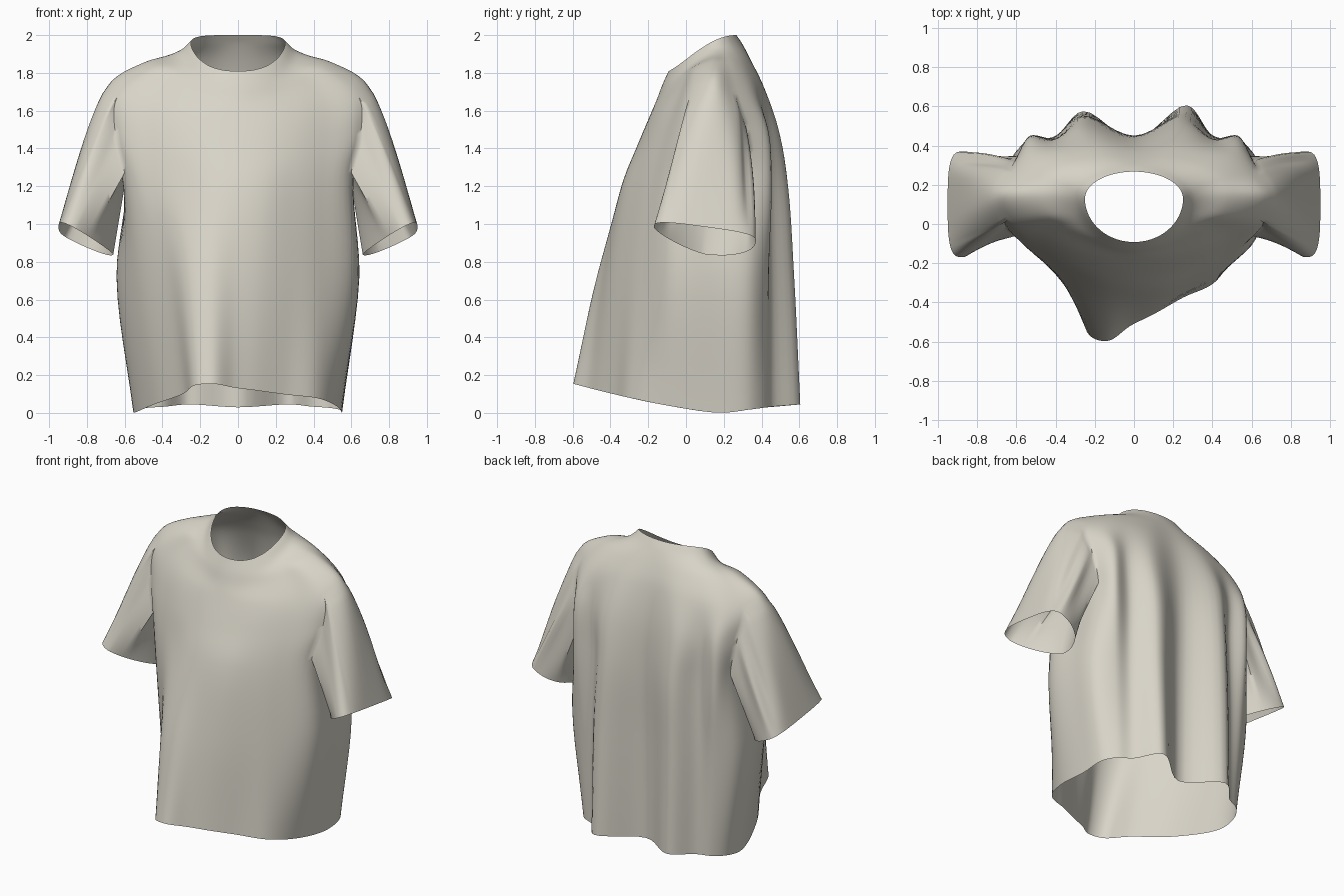
import bpy, bmesh, math
from mathutils import Vector

if "Cube" in bpy.data.objects:
    bpy.data.objects.remove(bpy.data.objects["Cube"])

COLS = 20            # control columns around the body (0 = right side, 5 = front, 15 = back)
K = 6                # subdivisions between control points
N = COLS * K

cloth = bpy.data.materials.new("warm_white_cloth")
cloth.diffuse_color = (0.69, 0.66, 0.58, 1)
cloth.use_nodes = True
cloth.node_tree.nodes["Principled BSDF"].inputs["Base Color"].default_value = cloth.diffuse_color


def spline(p0, p1, p2, p3, t):
    """Centripetal Catmull-Rom point between p1 and p2."""
    a, b, c = ((q - p).length ** 0.5 + 1e-5 for p, q in ((p0, p1), (p1, p2), (p2, p3)))
    m1 = ((p1 - p0) / a - (p2 - p0) / (a + b) + (p2 - p1) / b) * b
    m2 = ((p2 - p1) / b - (p3 - p1) / (b + c) + (p3 - p2) / c) * b
    return (p1 * (2 * t ** 3 - 3 * t * t + 1) + m1 * (t ** 3 - 2 * t * t + t)
            + p2 * (3 * t * t - 2 * t ** 3) + m2 * (t ** 3 - t * t))


def mirrored_ring(half):
    """Full ring from the right half, listed from back centre to front centre."""
    ring = [None] * COLS
    for k, p in enumerate(half):
        ring[(15 + k) % COLS] = Vector(p)
        ring[(15 - k) % COLS] = Vector((-p[0], p[1], p[2]))
    return ring


def neck_ring(rx, y_front, y_back, z_front, z_back):
    """Egg-shaped neckline that climbs from front to back."""
    ring = []
    for i in range(COLS):
        a = 2 * math.pi * i / COLS
        s = math.sin(a)
        y = 0.13 - s * (0.13 - y_front if s > 0 else y_back - 0.13)
        f = max(0, (y - y_front) / (y_back - y_front))
        z = z_front + (z_back - z_front) * math.sin(f * math.pi / 2) ** 1.2
        ring.append(Vector((rx * math.cos(a), y, z)))
    return ring


# Draped hem: uneven folds, higher at the front
def hem_height(y):
    return 0.155 * ((0.2 - y) / 0.8) ** 1.4 if y < 0.2 else 0.045 * min(1, (y - 0.2) / 0.35)


hem_xy = [(0.55, 0.18), (0.52, -0.09), (0.42, -0.29), (0.25, -0.375), (0.10, -0.46),
          (-0.02, -0.52), (-0.13, -0.595), (-0.225, -0.57), (-0.29, -0.39), (-0.44, -0.14),
          (-0.55, 0.18), (-0.54, 0.33), (-0.48, 0.41), (-0.39, 0.455), (-0.26, 0.575),
          (0.0, 0.43), (0.27, 0.605), (0.39, 0.46), (0.48, 0.41), (0.54, 0.33)]
hem = [Vector((x, y, hem_height(y))) for x, y in hem_xy]

# Armpit level
armpit = mirrored_ring([
    (0, 0.45, 1.2), (0.26, 0.54, 1.2), (0.40, 0.435, 1.2), (0.53, 0.45, 1.22), (0.58, 0.35, 1.27),
    (0.60, 0.15, 1.2), (0.60, -0.06, 1.27), (0.44, -0.19, 1.2), (0.30, -0.265, 1.2),
    (0.15, -0.325, 1.2), (0, -0.342, 1.2)])

# Waist: half way between hem and armpit, slightly fuller at the sides
waist = []
for i, (h, a) in enumerate(zip(hem, armpit)):
    m = (h + a) / 2
    wide = 1.11 if i in (0, 1, 10, 11, 19) else 1.02
    waist.append(Vector((m.x * wide, m.y - (0.012 if 3 <= i <= 7 else 0), 0.72)))

# Upper chest
chest = mirrored_ring([
    (0, 0.435, 1.5), (0.26, 0.49, 1.5), (0.41, 0.425, 1.5), (0.53, 0.43, 1.5), (0.61, 0.32, 1.5),
    (0.70, 0.14, 1.48), (0.65, -0.015, 1.48), (0.46, -0.13, 1.44), (0.30, -0.205, 1.42),
    (0.15, -0.248, 1.41), (0, -0.26, 1.41)])

# Yoke, passing over the shoulder tips
yoke = mirrored_ring([
    (0, 0.39, 1.74), (0.21, 0.41, 1.73), (0.38, 0.385, 1.71), (0.52, 0.35, 1.69), (0.62, 0.26, 1.69),
    (0.69, 0.15, 1.73), (0.64, 0.02, 1.67), (0.47, -0.06, 1.63), (0.32, -0.13, 1.60),
    (0.16, -0.175, 1.585), (0, -0.188, 1.58)])

# Middle of the shoulder slope
slope = mirrored_ring([
    (0, 0.35, 1.85), (0.16, 0.35, 1.85), (0.29, 0.325, 1.85), (0.39, 0.285, 1.85), (0.46, 0.23, 1.85),
    (0.49, 0.15, 1.858), (0.45, 0.05, 1.825), (0.37, -0.01, 1.77), (0.26, -0.08, 1.71),
    (0.13, -0.135, 1.67), (0, -0.154, 1.66)])

# Collar seam and collar edge
collar_seam = neck_ring(0.31, -0.125, 0.30, 1.737, 1.95)
collar_edge = neck_ring(0.25, -0.092, 0.267, 1.81, 2.0)

rings = [hem, waist, armpit, chest, yoke, slope, collar_seam, collar_edge]


def around(ring):
    return [spline(*(ring[(c + d) % COLS] for d in (-1, 0, 1, 2)), k / K)
            for c in range(COLS) for k in range(K)]


# Body: smooth loft through the rings
fine = [around(r) for r in rings]
last = len(fine) - 1
bm = bmesh.new()
grid = []
for r in range(last):
    for k in range(K + (r == last - 1)):
        row = []
        for i in range(N):
            p1, p2 = fine[r][i], fine[r + 1][i]
            p0 = fine[r - 1][i] if r else 2 * p1 - p2
            p3 = fine[r + 2][i] if r + 2 <= last else 2 * p2 - p1
            row.append(bm.verts.new(spline(p0, p1, p2, p3, k / K)))
        grid.append(row)

LOW, HIGH = 2 * K, 4 * K      # armhole rows, from armpit to yoke


def in_armhole(i, j):
    side = min((i - c + K) % N for c in (0, N // 2))
    return LOW <= j < HIGH and side < 2 * K


for j in range(len(grid) - 1):
    for i in range(N):
        if not in_armhole(i, j):
            n = (i + 1) % N
            bm.faces.new((grid[j][n], grid[j][i], grid[j + 1][i], grid[j + 1][n]))


# Cuff outline: flat outer side, pinched front fold, round underside
def cuff_point(th, side):
    co, si = math.cos(th), math.sin(th)
    if si > 0:
        x, y = 0.87 + 0.08 * si ** 0.6, math.copysign(abs(co) ** 0.6, co)
    elif co < 0:
        x, y = 0.87 - 0.21 * abs(si) ** 1.5, -abs(co) ** 1.5
    else:
        x, y = 0.87 + 0.21 * si, co
    return Vector((side * x, 0.10 + 0.27 * y, 0.84 + 0.5 * (x - 0.66) - 0.037 * y))


# Sleeves: grown from each armhole down to the tilted cuff
def add_sleeve(centre, side, steps=18):
    loop = [grid[LOW][(centre + c) % N] for c in range(-K, K)]
    loop += [grid[j][(centre + K) % N] for j in range(LOW, HIGH)]
    loop += [grid[HIGH][(centre + c) % N] for c in range(K, -K, -1)]
    loop += [grid[j][(centre - K) % N] for j in range(HIGH, LOW, -1)]
    starts = [v.co.copy() for v in loop]
    previous = loop
    for s in range(1, steps + 1):
        t = s / steps
        swell = math.sin(math.pi * t)
        early = math.sin(math.pi * t ** 0.6)
        current = []
        for p in starts:
            th = math.atan2((p.z - 1.46) / 0.26, (p.y - 0.15) / 0.18)
            co, si = math.cos(th), math.sin(th)
            q = p.lerp(cuff_point(th, side), t)
            # soft folds on the back, fading out at both ends
            back = max(0, co + 0.2) * max(0, min(1, si + 0.6))
            fold = 0.014 * swell * math.sin(7 * th) * back
            q += Vector((side * si, co, 0)) * (fold + 0.028 * early * max(0, si))
            current.append(bm.verts.new(q))
        for a in range(len(loop)):
            b = (a + 1) % len(loop)
            bm.faces.new((previous[a], previous[b], current[b], current[a]))
        previous = current


add_sleeve(0, 1)
add_sleeve(N // 2, -1)

# Face the cloth outwards
bmesh.ops.recalc_face_normals(bm, faces=bm.faces)
bm.faces.ensure_lookup_table()
first = bm.faces[0]
if first.normal.dot(first.calc_center_median() - Vector((0, 0.05, 0))) < 0:
    bmesh.ops.reverse_faces(bm, faces=bm.faces)

mesh = bpy.data.meshes.new("shirt")
bm.to_mesh(mesh)
bm.free()
mesh.materials.append(cloth)
shirt = bpy.data.objects.new("shirt", mesh)
bpy.context.collection.objects.link(shirt)
bpy.context.view_layer.objects.active = shirt
shirt.select_set(True)
bpy.ops.object.shade_smooth_by_angle(angle=math.radians(60))
